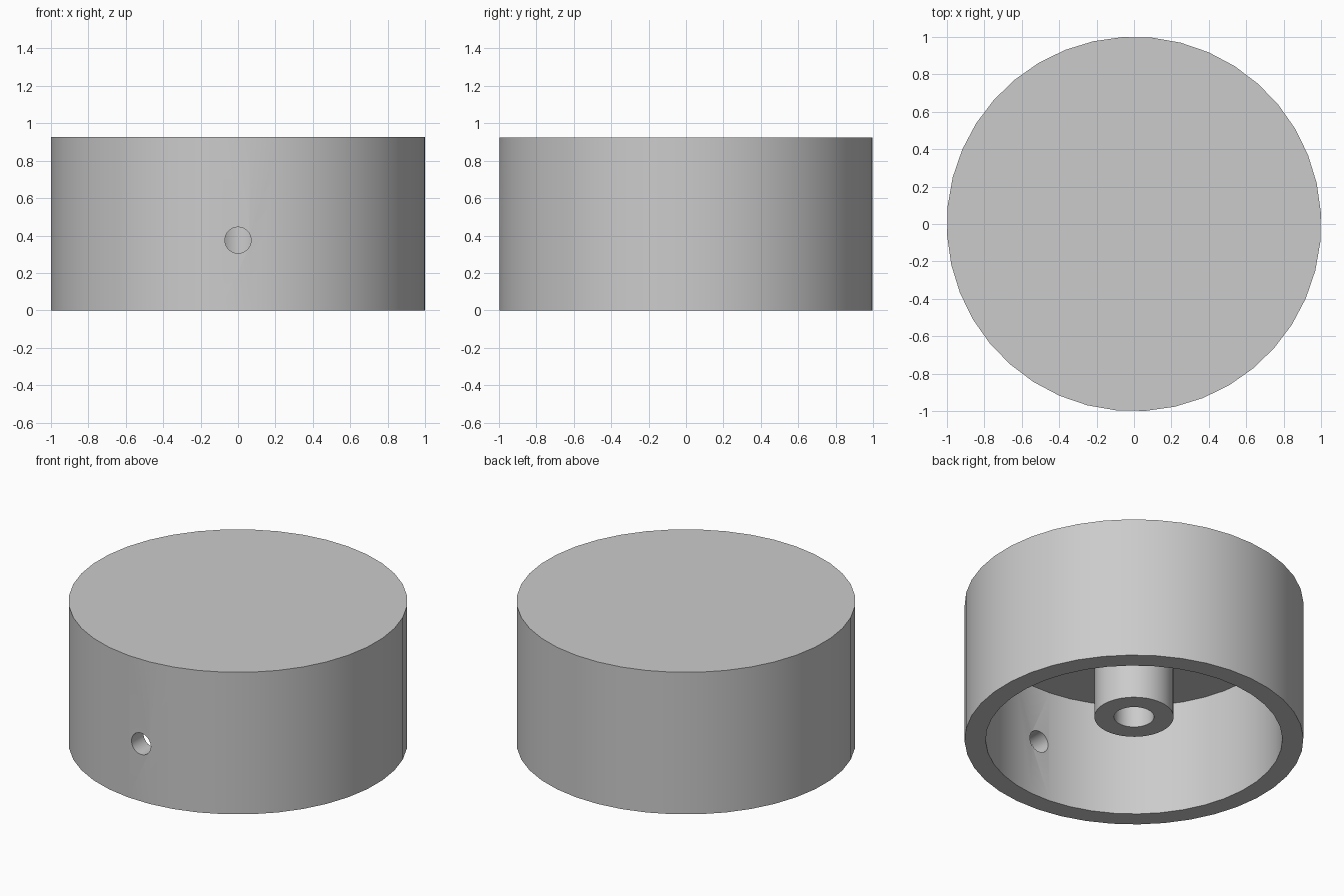
import bpy, bmesh, math
from mathutils import Matrix

old = bpy.data.objects.get("Cube")
if old:
    bpy.data.objects.remove(old, do_unlink=True)

HEIGHT, CEILING, BOSS_END = 0.925, 0.735, 0.155
OUTER, INNER, BOSS, BORE = 1.0, 0.876, 0.234, 0.118
HOLE, HOLE_Z = 0.07, 0.375
SEGMENTS = 40

grey = bpy.data.materials.new("light grey")
grey.use_nodes = True
grey.diffuse_color = (0.6, 0.6, 0.6, 1)
grey.node_tree.nodes["Principled BSDF"].inputs["Base Color"].default_value = (0.6, 0.6, 0.6, 1)


def add_object(name, bm):
    bmesh.ops.recalc_face_normals(bm, faces=bm.faces)
    mesh = bpy.data.meshes.new(name)
    bm.to_mesh(mesh)
    bm.free()
    mesh.materials.append(grey)
    obj = bpy.data.objects.new(name, mesh)
    bpy.context.collection.objects.link(obj)
    return obj


# Knob: hollow cap with a bored shaft boss, turned from one profile
profile = [(0, HEIGHT), (OUTER, HEIGHT), (OUTER, 0), (INNER, 0), (INNER, CEILING),
           (BOSS, CEILING), (BOSS, BOSS_END), (BORE, BOSS_END), (BORE, CEILING), (0, CEILING)]
bm = bmesh.new()
turn = Matrix.Rotation(math.radians(3.6), 3, 'Z')
verts = [bm.verts.new(turn @ Matrix.Identity(3).col[0] * r + Matrix.Identity(3).col[2] * z)
         for r, z in profile]
edges = [bm.edges.new(pair) for pair in zip(verts, verts[1:])]
bmesh.ops.spin(bm, geom=verts + edges, cent=(0, 0, 0), axis=(0, 0, 1),
               angle=math.tau, steps=SEGMENTS, use_duplicate=False)
bmesh.ops.remove_doubles(bm, verts=bm.verts, dist=0.0005)
knob = add_object("knob_body", bm)

# Set-screw hole: through the front wall and the front of the boss
bm = bmesh.new()
place = Matrix.Translation((0, -0.6, HOLE_Z)) @ Matrix.Rotation(math.pi / 2, 4, 'X')
bmesh.ops.create_cone(bm, cap_ends=True, segments=32, radius1=HOLE, radius2=HOLE,
                      depth=1.2, matrix=place)
cutter = add_object("screw_hole_cutter", bm)
cutter.hide_render = True

cut = knob.modifiers.new("screw_hole", 'BOOLEAN')
cut.operation = 'DIFFERENCE'
cut.solver = 'EXACT'
cut.object = cutter

bpy.ops.object.select_all(action='DESELECT')
knob.select_set(True)
bpy.context.view_layer.objects.active = knob
bpy.ops.object.modifier_apply(modifier=cut.name)
bpy.data.objects.remove(cutter, do_unlink=True)
bpy.ops.object.shade_smooth_by_angle(angle=math.radians(30))
